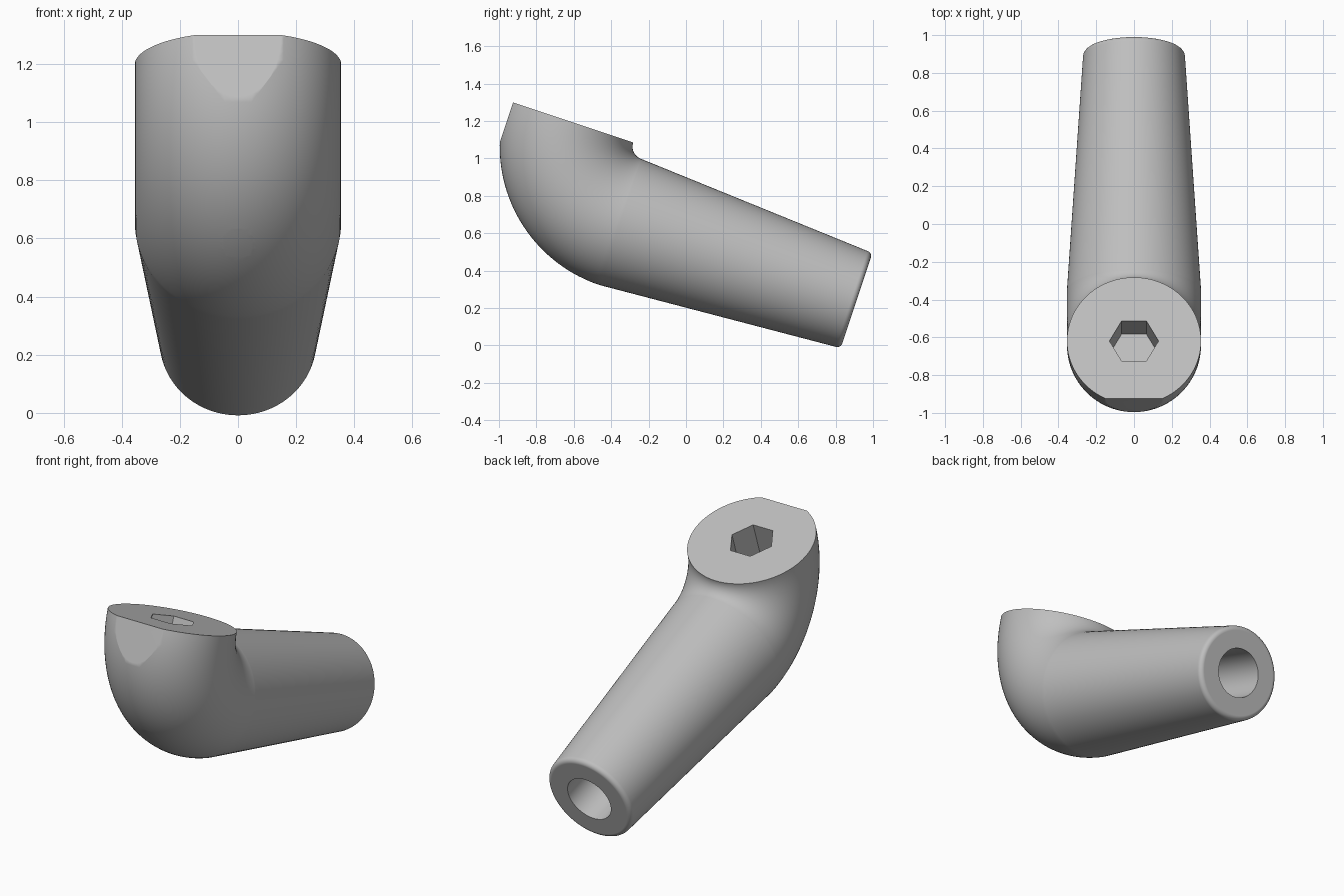
import bpy, bmesh, math
from mathutils import Vector, Matrix

if "Cube" in bpy.data.objects:
    bpy.data.objects.remove(bpy.data.objects["Cube"], do_unlink=True)

SEG = 96
TILT = math.radians(18.4)
U = Vector((0, math.cos(TILT), -math.sin(TILT)))   # along the leg, towards its free end
N = Vector((0, math.sin(TILT), math.cos(TILT)))    # out of the socket face
X = Vector((1, 0, 0))
R, BEND, LENGTH, R_END, FILLET = 0.355, 0.425, 1.33, 0.268, 0.028
JOINT = Vector((0, -0.35, 0.66))                   # centre of the seam between leg and elbow
PIVOT = JOINT + N * BEND                           # centre of the bend
SOCKET = PIVOT - U * BEND                          # centre of the socket face
TIP = JOINT + U * LENGTH

grey = bpy.data.materials.new("light_grey")
grey.use_nodes = True
colour = (0.52, 0.52, 0.52, 1)
grey.diffuse_color = colour
grey.node_tree.nodes["Principled BSDF"].inputs["Base Color"].default_value = colour


def make_object(name, bm):
    bmesh.ops.recalc_face_normals(bm, faces=bm.faces)
    mesh = bpy.data.meshes.new(name)
    bm.to_mesh(mesh)
    bm.free()
    mesh.materials.append(grey)
    obj = bpy.data.objects.new(name, mesh)
    bpy.context.collection.objects.link(obj)
    return obj


def loft(name, rings):
    """Skin circles given as (centre, in-plane up direction, radius)."""
    bm = bmesh.new()
    loops = []
    for centre, up, radius in rings:
        angles = [2 * math.pi * i / SEG for i in range(SEG)]
        loops.append([bm.verts.new(centre + (X * math.cos(a) + up * math.sin(a)) * radius)
                      for a in angles])
    for a, b in zip(loops, loops[1:]):
        for i in range(SEG):
            j = (i + 1) % SEG
            bm.faces.new((a[i], a[j], b[j], b[i]))
    bm.faces.new(loops[0])
    bm.faces.new(loops[-1])
    return make_object(name, bm)


def drill(name, start, end, radius, sides):
    """Prism cutter between two points, one corner on the x axis."""
    axis = end - start
    z = axis.normalized()
    frame = Matrix((X, z.cross(X), z)).transposed().to_4x4()
    bm = bmesh.new()
    bmesh.ops.create_cone(bm, cap_ends=True, segments=sides, radius1=radius,
                          radius2=radius, depth=axis.length)
    # turn the prism so that a corner lies on x
    corner = bm.verts[:][0].co
    turn = Matrix.Rotation(-math.atan2(corner.y, corner.x), 4, "Z")
    bm.transform(Matrix.Translation((start + end) / 2) @ frame @ turn)
    return make_object(name, bm)


# Quarter bend from the socket face round to the seam
rings = []
for i in range(41):
    a = math.pi / 2 * i / 40
    out = -U * math.cos(a) - N * math.sin(a)
    rings.append((PIVOT + out * BEND, -out, R))

# Tapered leg with a rounded rim
slope = (R_END - R) / LENGTH
for i in range(1, 5):
    d = (LENGTH - FILLET) * i / 4
    rings.append((JOINT + U * d, N, R + slope * d))
rim = rings[-1][2] - FILLET
for i in range(1, 7):
    a = math.pi / 2 * i / 6
    rings.append((TIP - U * FILLET * (1 - math.sin(a)), N, rim + FILLET * math.cos(a)))
body = loft("angled_foot", rings)

# Cutters: hexagonal socket, bolt hole, leg bore and flat at the toe
cutters = [
    drill("hex_socket_cutter", SOCKET + N * 0.1, SOCKET - N * 0.22, 0.13, 6),
    drill("bolt_hole_cutter", SOCKET - N * 0.15, SOCKET - N * 1.0, 0.056, 48),
    drill("leg_bore_cutter", TIP + U * 0.1, TIP - U * 0.75, 0.14, 64),
]
bm = bmesh.new()
bmesh.ops.create_cube(bm, size=1)
toe = PIVOT - U * (0.747 + 0.5)
bm.transform(Matrix.Translation(toe) @ Matrix.Rotation(-TILT, 4, "X"))
cutters.append(make_object("toe_flat_cutter", bm))

bpy.ops.object.select_all(action="DESELECT")
body.select_set(True)
bpy.context.view_layer.objects.active = body
for cutter in cutters:
    mod = body.modifiers.new(cutter.name, "BOOLEAN")
    mod.operation = "DIFFERENCE"
    mod.solver = "EXACT"
    mod.object = cutter
    bpy.ops.object.modifier_apply(modifier=mod.name)
    bpy.data.objects.remove(cutter, do_unlink=True)

# Smooth walls, crisp rims
bpy.ops.object.shade_smooth_by_angle(angle=math.radians(30))
weighted = body.modifiers.new("flat_caps", "WEIGHTED_NORMAL")
weighted.keep_sharp = True
